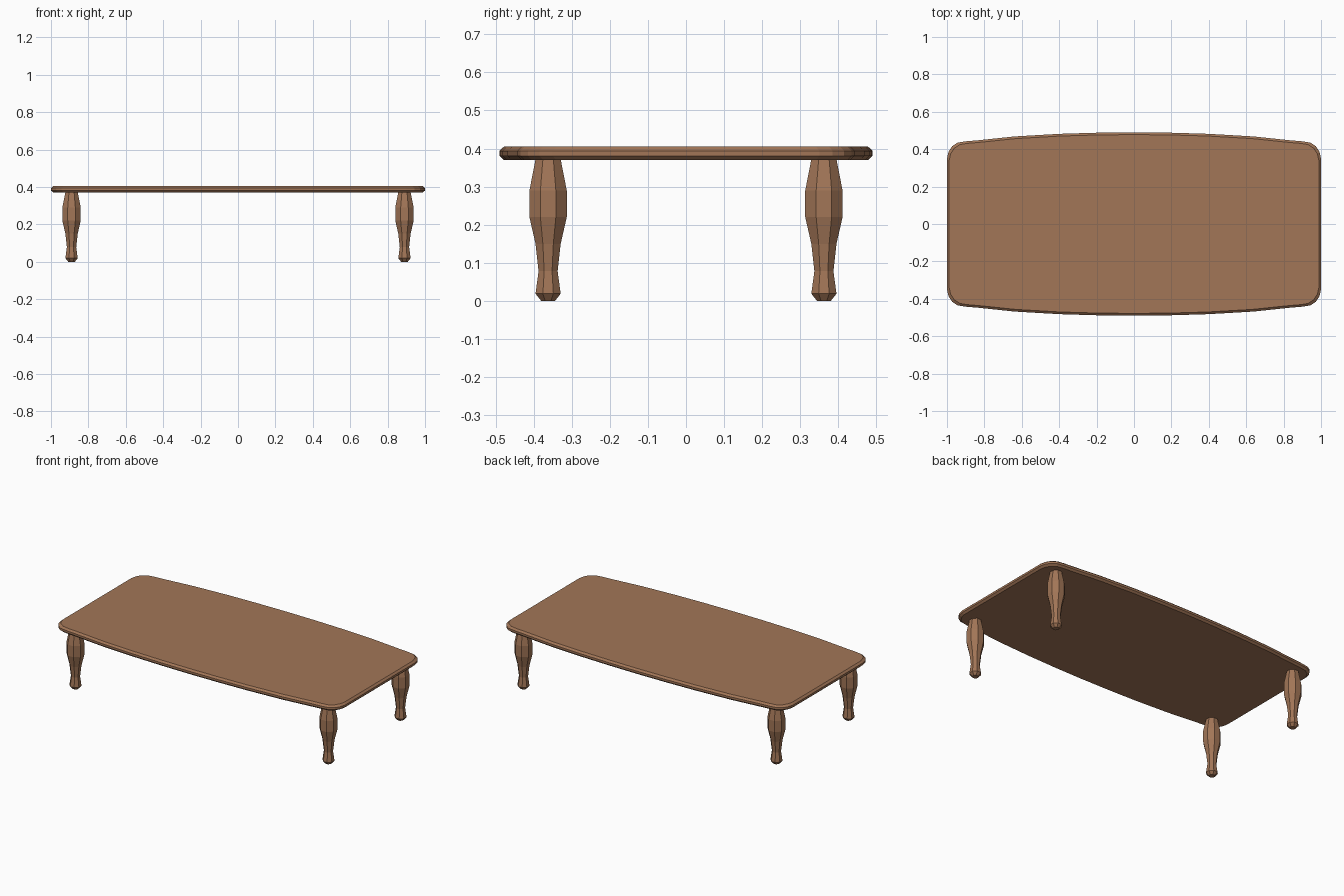
import bpy, bmesh
from math import pi, cos, sin

cube = bpy.data.objects.get("Cube")
if cube:
    bpy.data.objects.remove(cube)

wood = bpy.data.materials.new("warm brown wood")
wood.use_nodes = True
WOOD_COLOUR = (0.36, 0.18, 0.095, 1)
wood.diffuse_color = WOOD_COLOUR
wood.node_tree.nodes["Principled BSDF"].inputs["Base Color"].default_value = WOOD_COLOUR


def loft(name, rings, location=(0, 0, 0)):
    """Join stacked rings of points into one closed, flat-shaded solid."""
    bm = bmesh.new()
    loops = [[bm.verts.new(p) for p in ring] for ring in rings]
    for low, high in zip(loops, loops[1:]):
        for i in range(len(low)):
            j = (i + 1) % len(low)
            bm.faces.new((low[i], low[j], high[j], high[i]))
    bm.faces.new(loops[0])
    bm.faces.new(loops[-1])
    bmesh.ops.recalc_face_normals(bm, faces=bm.faces)
    mesh = bpy.data.meshes.new(name)
    bm.to_mesh(mesh)
    bm.free()
    mesh.materials.append(wood)
    obj = bpy.data.objects.new(name, mesh)
    obj.location = location
    bpy.context.collection.objects.link(obj)
    return obj


# Tabletop: bowed long sides, rounded corners, chamfered rim
quarter = [(1, 0.35), (0.992, 0.385), (0.973, 0.415), (0.943, 0.435),
           (0.9, 0.442), (0.84, 0.447), (0.64, 0.468), (0.4, 0.482), (0.2, 0.488)]
half = quarter + [(0, 0.49)] + [(-x, y) for x, y in reversed(quarter)]
outline = half + [(-x, -y) for x, y in half]
rim = [(0.012, 0.37), (0, 0.381), (0, 0.394), (0.012, 0.405)]
loft("tabletop", [[(x * (1 - d), y * (1 - d / 0.49), z) for x, y in outline]
                  for d, z in rim])

# Legs: eight-sided turned posts, flat sides facing front and side
leg_profile = [(0.018, 0), (0.033, 0.019), (0.025, 0.078), (0.033, 0.15),
               (0.049, 0.22), (0.049, 0.29), (0.033, 0.372)]
angles = [pi / 8 + i * pi / 4 for i in range(8)]
leg_rings = [[(r / cos(pi / 8) * cos(a), r / cos(pi / 8) * sin(a), z) for a in angles]
             for r, z in leg_profile]
for side, sx in (("left", 1), ("right", -1)):
    for end, sy in (("front", -1), ("back", 1)):
        loft(f"{end}_{side}_leg", leg_rings, (sx * 0.89, sy * 0.362, 0))
